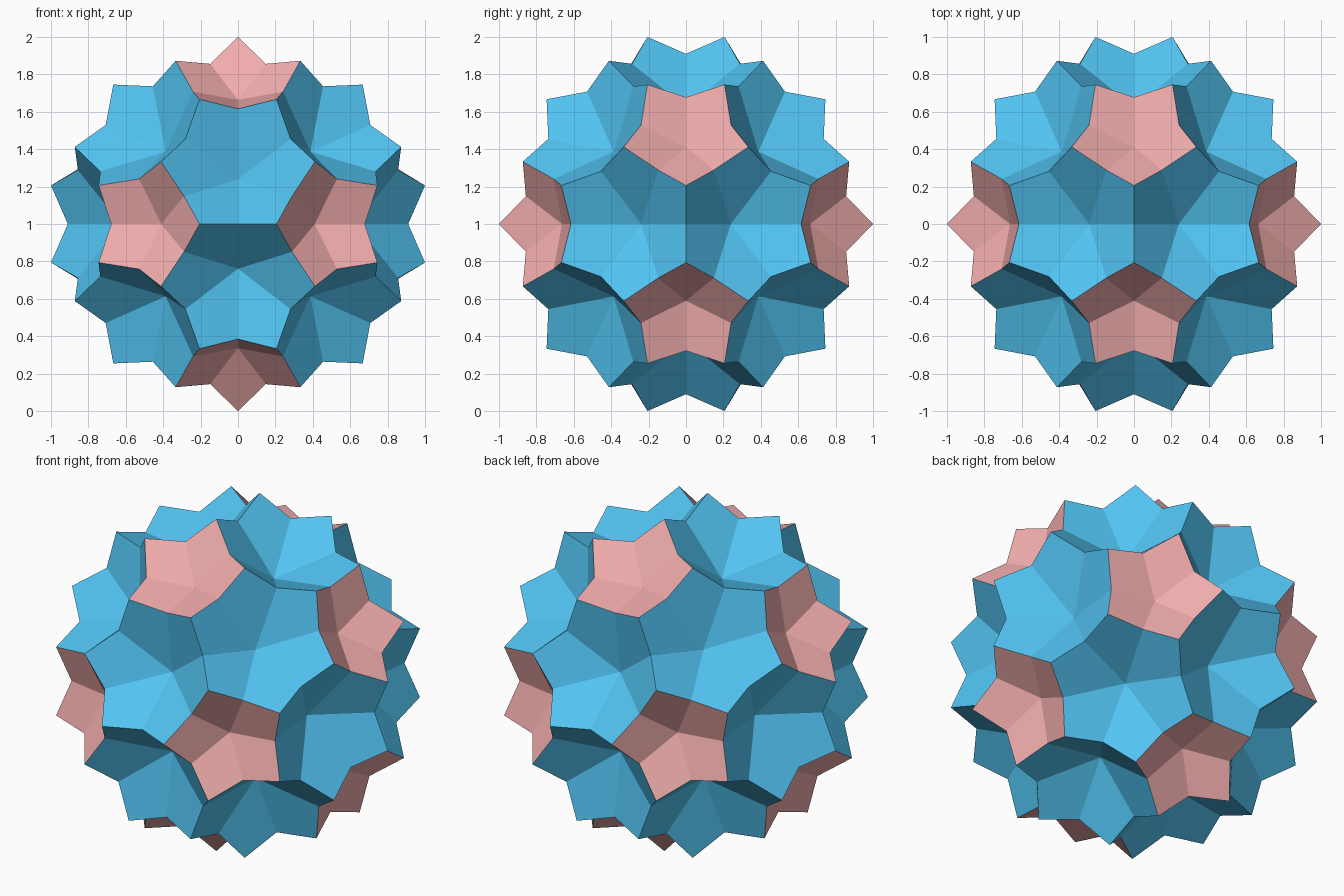
import bpy, bmesh, math
from mathutils import Vector

if "Cube" in bpy.data.objects:
    bpy.data.objects.remove(bpy.data.objects["Cube"])

PHI = (1 + math.sqrt(5)) / 2
UP = Vector((0, 0, 1))            # lifts the ball onto z = 0

# Sizes: cup depths, rim tips, notches and dips
STAR_CENTRE, CUP_CENTRE, DIP = 0.78, 0.67, 0.91
TIP_SIDE = 0.206                  # tip offset from a two-fold axis
NOTCH_H, NOTCH_R = 0.88, 0.253    # star notch height and radius

# The twelve five-fold axes
axes = []
for s in (1, -1):
    for t in (1, -1):
        axes += [Vector(v).normalized() for v in
                 ((s, t * PHI, 0), (0, s, t * PHI), (t * PHI, 0, s))]


def near(a, b):
    return 0.4 < a.dot(b) < 0.5


def tip(a, b):
    return (a + b).normalized() + (a - b).normalized() * TIP_SIDE


def notch(a, f):
    return a * NOTCH_H + (f - a * f.dot(a)).normalized() * NOTCH_R


def build(name, quads, colour):
    bm = bmesh.new()
    for q in quads:
        face = bm.faces.new([bm.verts.new(p + UP) for p in q])
        face.normal_update()
        if face.normal.dot(face.calc_center_median() - UP) < 0:
            face.normal_flip()
    bmesh.ops.remove_doubles(bm, verts=bm.verts, dist=1e-4)
    mesh = bpy.data.meshes.new(name)
    bm.to_mesh(mesh)
    bm.free()
    mat = bpy.data.materials.new(name + "_colour")
    mat.diffuse_color = (*colour, 1)
    mat.use_nodes = True
    mat.node_tree.nodes["Principled BSDF"].inputs["Base Color"].default_value = mat.diffuse_color
    mesh.materials.append(mat)
    bpy.context.collection.objects.link(bpy.data.objects.new(name, mesh))


stars, cups = [], []
for a in axes:
    for b in (v for v in axes if near(a, v)):
        sides = [(a + b + c).normalized() for c in axes
                 if near(a, c) and near(b, c)]
        # One star kite per tip
        stars.append([a * STAR_CENTRE, notch(a, sides[0]),
                      tip(a, b), notch(a, sides[1])])
        # Two cup panels beside each tip
        for f in sides:
            cups.append([f * CUP_CENTRE, notch(a, f), tip(a, b),
                         (a + b).normalized() * DIP])

build("five_pointed_star_cups", stars, (0.89, 0.42, 0.42))
build("three_sided_cups", cups, (0.084, 0.55, 0.89))
